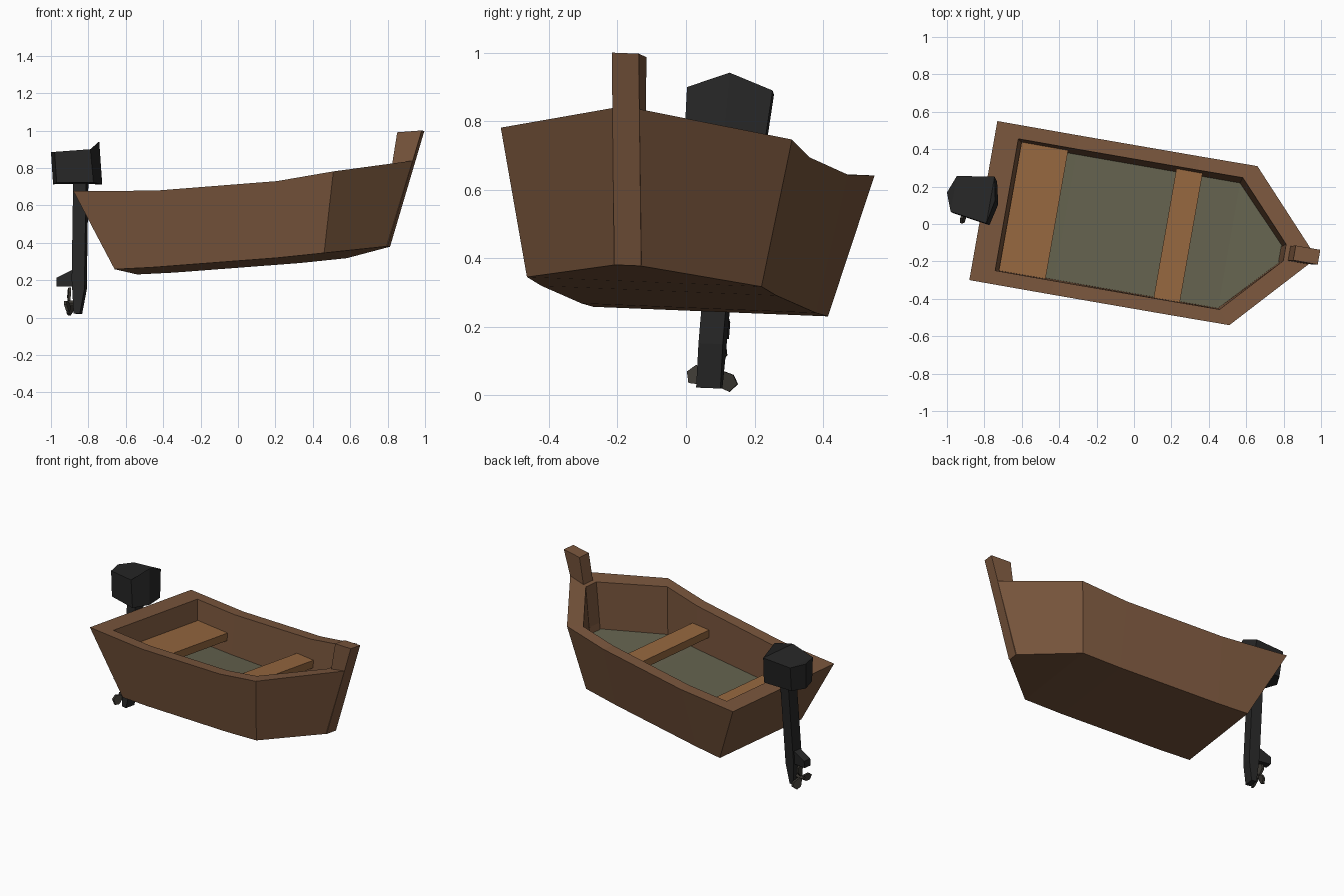
import bpy, bmesh
from math import radians, sin, cos, pi
from mathutils import Matrix, Vector

if "Cube" in bpy.data.objects:
    bpy.data.objects.remove(bpy.data.objects["Cube"])

# whole boat is turned and rolls slightly to one side
POSE = (Matrix.Rotation(radians(-10), 4, 'Z') @ Matrix.Translation((0, -.043, 0))
        @ Matrix.Rotation(radians(-2.3), 4, 'X'))


def material(name, rgb):
    m = bpy.data.materials.new(name)
    m.diffuse_color = (*rgb, 1)
    m.use_nodes = True
    m.node_tree.nodes["Principled BSDF"].inputs["Base Color"].default_value = m.diffuse_color
    return m


HULL = material("hull_wood", (.19, .092, .046))
SEAT = material("seat_wood", (.30, .135, .05))
FLOOR = material("floor_paint", (.125, .12, .075))
BLACK = material("motor_black", (.02, .02, .02))
METAL = material("propeller_metal", (.045, .04, .033))


def build(name, verts, faces, mat, recalc=True):
    bm = bmesh.new()
    vs = [bm.verts.new(POSE @ Vector(v)) for v in verts]
    for f in faces:
        bm.faces.new([vs[i] for i in f])
    if recalc:
        bmesh.ops.recalc_face_normals(bm, faces=bm.faces)
    me = bpy.data.meshes.new(name)
    bm.to_mesh(me)
    bm.free()
    me.materials.append(mat)
    ob = bpy.data.objects.new(name, me)
    bpy.context.collection.objects.link(ob)
    return ob


def strips(n, a, b):
    return [(a + i, a + (i + 1) % n, b + (i + 1) % n, b + i) for i in range(n)]


def prism(name, low, high, mat):
    n = len(low)
    faces = strips(n, 0, n) + [tuple(range(n))[::-1], tuple(range(n, 2 * n))]
    return build(name, low + high, faces, mat)


def plate(name, profile, half, mat, shift=lambda h: 0):
    # side profile (length, height) given a width
    sides = [[(u, s * half + shift(h), h) for u, h in profile] for s in (-1, 1)]
    return prism(name, *sides, mat)


def box(name, u0, u1, half, h0, h1, mat):
    return plate(name, [(u0, h0), (u1, h0), (u1, h1), (u0, h1)], half, mat)


def ring(half):
    return half + [(u, -w, h) for u, w, h in reversed(half)]


# hull: half outlines (length, half width, height) from stern to bow
keel = [(-.603, .348, .245), (-.40, .348, .255), (.28, .348, .306), (.534, .348, .332), (.820, .038, .38)]
rim = [(-.815, .432, .66), (-.37, .432, .662), (.29, .432, .713), (.596, .432, .765), (.957, .04, .838)]
inner = [(-.688, .358, .661), (-.37, .358, .662), (.28, .358, .713), (.53, .358, .757), (.82, .045, .81)]
floor = [(-.655, .34, .40), (-.37, .34, .405), (.28, .34, .43), (.52, .34, .445), (.80, .045, .50)]
verts = ring(keel) + ring(rim) + ring(inner) + ring(floor)
cross = [(i, 9 - i, 8 - i, i + 1) for i in range(4)]
faces = strips(10, 0, 10) + strips(10, 10, 20) + strips(10, 20, 30) + cross
build("hull", verts, faces, HULL)
build("floor", ring(floor), cross, FLOOR, recalc=False)

# bow post
plate("bow_post", [(.823, .38), (1.005, 1.0), (.872, .99), (.79, .46)], .04, HULL)

# seats
box("stern_seat", -.668, -.415, .353, .48, .53, SEAT)
box("middle_seat", .172, .314, .357, .538, .588, SEAT)


# outboard motor leans a little more than the boat
def lean(h):
    return (h - .9) * .045


cowl_low = [(-.733, 0, .713), (-.76, .118, .718), (-.965, .088, .718),
            (-1.0, 0, .713), (-.965, -.088, .718), (-.76, -.118, .718)]
cowl_top = [(-.753, 0, .943), (-.778, .127, .896), (-.977, .097, .883),
            (-1.014, 0, .886), (-.977, -.097, .883), (-.778, -.127, .896)]
leant = [[(u, w + lean(h), h) for u, w, h in r] for r in (cowl_low, cowl_top)]
cowl_faces = strips(6, 0, 6) + [(5, 4, 3, 2, 1, 0), (6, 7, 11), (7, 8, 10, 11), (8, 9, 10)]
build("motor_cowl", leant[0] + leant[1], cowl_faces, BLACK)
plate("motor_leg", [(-.872, .02), (-.838, .02), (-.815, .15), (-.815, .73), (-.885, .73), (-.885, .2)],
      .036, BLACK, lean)
plate("motor_fin", [(-.87, .165), (-.87, .26), (-.968, .212), (-.968, .165)], .026, BLACK, lean)

# propeller: hub and three six-sided blades
CU, CH = -.905, .075
CW = lean(CH)


def hub_ring(u, r):
    return [(u, CW + r * cos(i * pi / 3), CH + r * sin(i * pi / 3)) for i in range(6)]


prism("propeller_hub", hub_ring(-.93, .012), hub_ring(-.86, .02), METAL)
outline = [(.012, -.010), (.048, -.028), (.078, -.018), (.082, .016), (.055, .028), (.012, .010)]
for k in range(3):
    a = radians(80 + 120 * k)
    sides = []
    for t in (-.007, .007):
        sides.append([(CU + t + s * .3, CW + r * cos(a) - s * sin(a), CH + r * sin(a) + s * cos(a))
                      for r, s in outline])
    prism(f"propeller_blade_{k + 1}", *sides, METAL)
